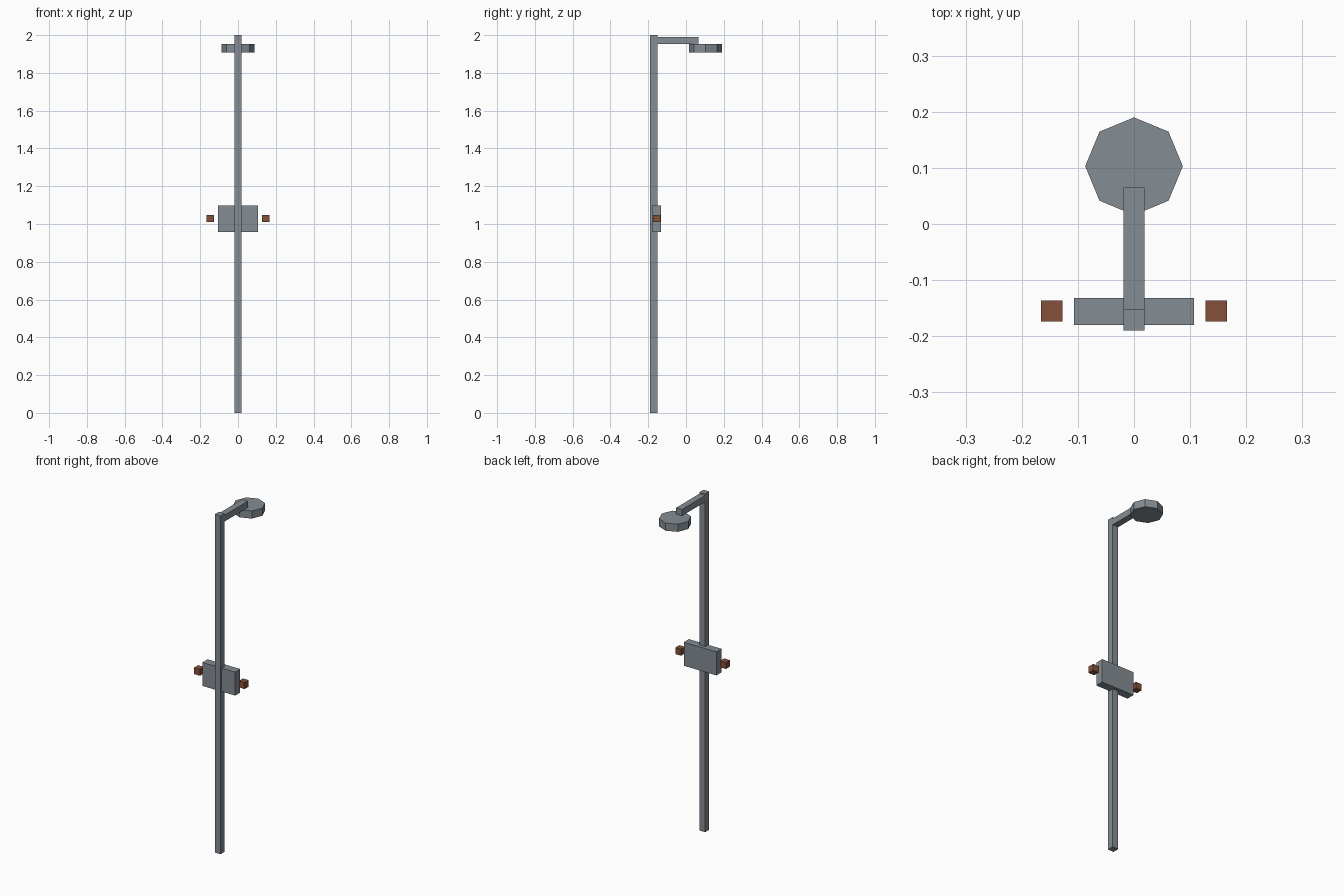
import bpy
import math

if "Cube" in bpy.data.objects:
    bpy.data.objects.remove(bpy.data.objects["Cube"])


def material(name, rgb):
    m = bpy.data.materials.new(name)
    m.diffuse_color = (*rgb, 1.0)
    m.use_nodes = True
    m.node_tree.nodes["Principled BSDF"].inputs["Base Color"].default_value = m.diffuse_color
    return m


grey = material("steel_grey", (0.23, 0.265, 0.295))
brown = material("rust_brown", (0.235, 0.082, 0.042))


def box(name, x, y, z, mat):
    """Box from (min, max) pairs on each axis."""
    bpy.ops.mesh.primitive_cube_add(size=1)
    o = bpy.context.object
    o.name = name
    for v in o.data.vertices:
        v.co = [a[0] + (c + 0.5) * (a[1] - a[0]) for c, a in zip(v.co, (x, y, z))]
    o.data.materials.append(mat)
    return o


# Upright pipe and the overhead arm
box("riser_pipe", (-0.019, 0.019), (-0.19, -0.152), (0, 2.0), grey)
box("overhead_arm", (-0.019, 0.019), (-0.152, 0.065), (1.953, 1.991), grey)

# Eight-sided shower head, one corner pointing along +y
bpy.ops.mesh.primitive_cylinder_add(vertices=8, radius=0.087, depth=0.045,
                                    location=(0, 0.103, 1.9305))
head = bpy.context.object
head.name = "shower_head"
head.data.materials.append(grey)

# Mixer box with a knob on each side
box("mixer_box", (-0.107, 0.107), (-0.18, -0.132), (0.958, 1.097), grey)
for side, label in ((-1, "left"), (1, "right")):
    cx = side * 0.1465
    box(label + "_knob", (cx - 0.019, cx + 0.019), (-0.174, -0.136),
        (1.01, 1.048), brown)
